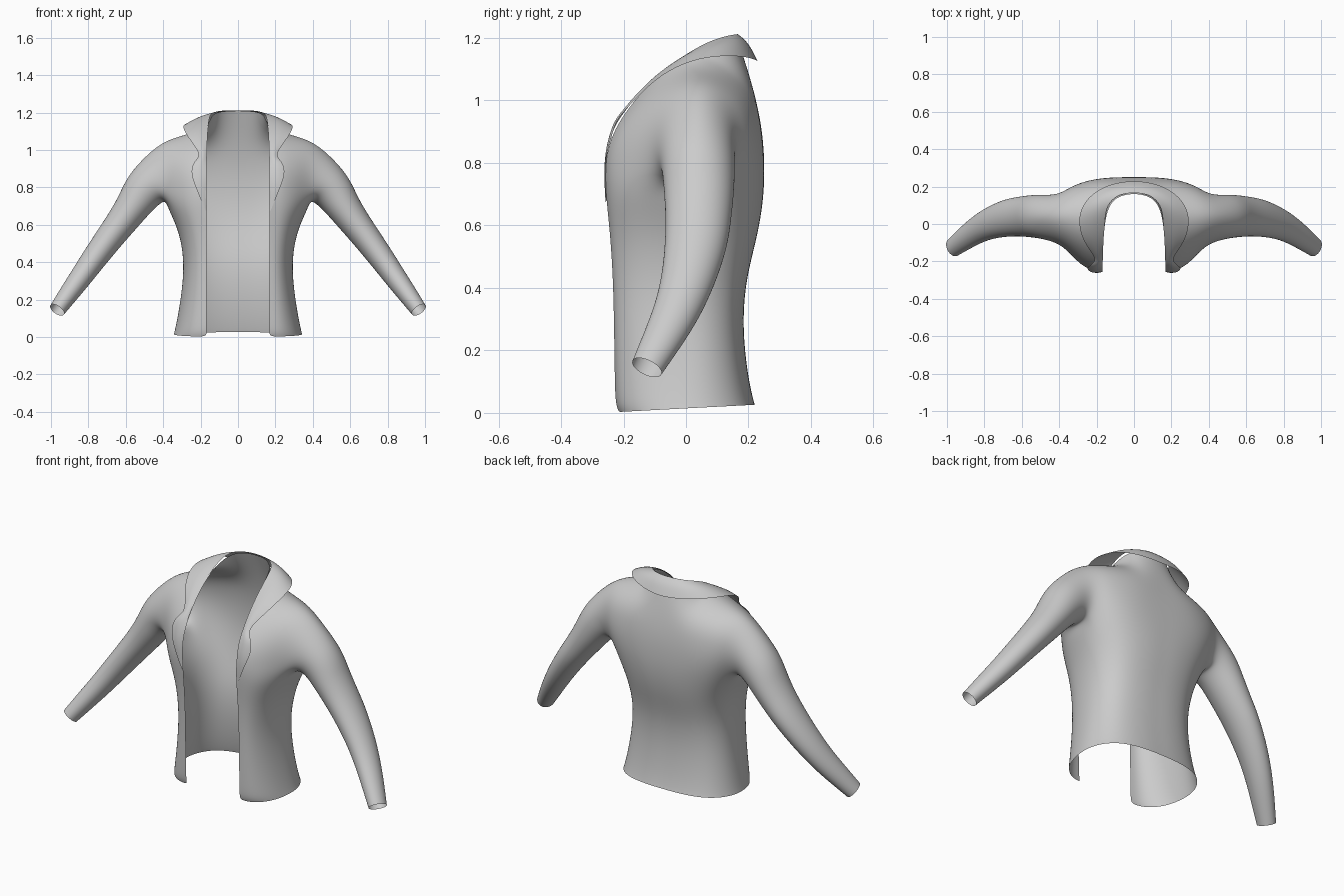
import bpy, bmesh, math
from mathutils import Vector


def finish(name, bm):
    """Turn a right-hand half into a mirrored, smooth object."""
    bmesh.ops.recalc_face_normals(bm, faces=bm.faces)
    me = bpy.data.meshes.new(name)
    bm.to_mesh(me)
    bm.free()
    for p in me.polygons:
        p.use_smooth = True
    ob = bpy.data.objects.new(name, me)
    bpy.context.collection.objects.link(ob)
    m = ob.modifiers.new("Mirror", 'MIRROR')
    m.use_clip = True
    s = ob.modifiers.new("Subdivision", 'SUBSURF')
    s.levels = s.render_levels = 3
    return ob


def skin(bm, rows, closed=False):
    """Quads between successive rows of existing verts."""
    for a, b in zip(rows, rows[1:]):
        n = len(a)
        for i in range(n if closed else n - 1):
            j = (i + 1) % n
            bm.faces.new((a[i], a[j], b[j], b[i]))


# ---- Jacket body and sleeves: one continuous cloth ----
bm = bmesh.new()
new = bm.verts.new

# Lower torso: rows from hem to armpit; columns from centre back to front edge
BACK = [(0, 1), (.2, 1), (.4, .97), (.6, .9), (.79, .75), (.94, .45), (1, .05)]
FRONT = [(.88, -.5), (.6, -.83), (.3, -.97), (0, -1)]
EDGE = .168
lower = []
for zb, zf, xs, yb, yf in [(.026, .003, .35, .22, .215), (.05, .03, .343, .213, .226),
                           (.13, .12, .325, .196, .228), (.27, .27, .302, .181, .23),
                           (.42, .42, .294, .189, .233), (.57, .57, .322, .23, .242),
                           (.69, .70, .385, .249, .257)]:
    row = []
    for u, v in BACK:
        row.append(new((u * xs, v * yb, zb + (zf - zb) * (1 - v) / 2)))
    for u, v in FRONT:
        row.append(new((EDGE + u * (xs - EDGE), v * yf, zb + (zf - zb) * (1 - v) / 2)))
    lower.append(row)
skin(bm, lower)
top = lower[-1]

# Upper front and back panels, meeting at the shoulder seam
front = [[new(p) for p in r] for r in [
    [(.385, -.115, .79), (.31, -.195, .79), (.235, -.248, .80), (.17, -.26, .81)],
    [(.40, -.10, .89), (.32, -.165, .90), (.24, -.217, .91), (.168, -.23, .92)],
    [(.418, -.06, .98), (.33, -.09, 1.02), (.245, -.105, 1.05), (.165, -.105, 1.075)]]]
back = [[new(p) for p in r] for r in [
    [(0, .252, .8), (.09, .252, .8), (.18, .247, .8), (.26, .232, .8), (.335, .2, .8), (.395, .15, .8)],
    [(0, .243, .92), (.09, .243, .92), (.18, .24, .92), (.27, .225, .91), (.345, .2, .9), (.41, .16, .89)],
    [(0, .21, 1.06), (.09, .212, 1.06), (.175, .205, 1.05), (.26, .19, 1.035), (.345, .17, 1.01), (.425, .13, .98)]]]
seam = [new(p) for p in [(.445, .04, 1.045), (.345, .05, 1.09), (.24, .045, 1.115), (.155, .03, 1.165)]]
neck = [new((0, .17, 1.21)), new((.12, .14, 1.208))]
skin(bm, [top[7:]] + front + [seam])
skin(bm, [top[:6]] + back + [neck + seam[::-1]])

# Sleeve: rings continuing from the armhole loop down to the cuff
armhole = ([top[6], top[7]] + [r[0] for r in front] + [seam[0]]
           + [r[5] for r in reversed(back)] + [top[5]])
path = [((.487, .04, .81), .118, .118), ((.555, .042, .71), .095, .113),
        ((.61, .04, .632), .085, .106), ((.665, .035, .56), .078, .102),
        ((.725, .02, .48), .072, .093), ((.785, -.002, .398), .066, .083),
        ((.84, -.032, .32), .06, .074), ((.895, -.07, .245), .054, .065),
        ((.967, -.125, .145), .044, .052)]
rings = [armhole]
for i, (c, rd, ry) in enumerate(path):
    t = (Vector(path[min(i + 1, len(path) - 1)][0]) - Vector(path[max(i - 1, 0)][0])).normalized()
    f = Vector((0, -1, 0))
    f = (f - t * f.dot(t)).normalized()
    down = t.cross(f)
    ring = []
    for k in range(10):
        a = k * math.tau / 10
        ring.append(new(Vector(c) + 1.06 * (down * math.cos(a) * rd + f * math.sin(a) * ry)))
    rings.append(ring)
skin(bm, rings, closed=True)
finish("jacket_body", bm)

# ---- Collar and notched lapels: strip folded out from the neckline ----
bm = bmesh.new()
stations = [((.168, -.254, .68), (.173, -.258, .67)), ((.17, -.258, .80), (.225, -.264, .80)),
            ((.169, -.245, .875), (.254, -.24, .875)), ((.168, -.222, .93), (.24, -.225, .935)),
            ((.167, -.195, .965), (.2, -.195, .968)), ((.166, -.15, 1.025), (.225, -.155, 1.012)),
            ((.164, -.08, 1.095), (.275, -.085, 1.08)), ((.155, .03, 1.168), (.3, .015, 1.13)),
            ((.145, .10, 1.2), (.275, .115, 1.145)), ((.09, .158, 1.212), (.17, .205, 1.14)),
            ((0, .17, 1.212), (0, .24, 1.12))]
rows = []
for i, (p, q) in enumerate(stations):
    p, q = Vector(p), Vector(q)
    lift = Vector((0, -.01, .004)) if i < 6 else Vector((0, .004, .015))
    mid = (p + q) / 2 + lift * min(1, i / 2)
    if i == len(stations) - 1:
        mid.x = 0
    rows.append([bm.verts.new(v) for v in (p, mid, q)])
skin(bm, rows)
finish("collar", bm)
